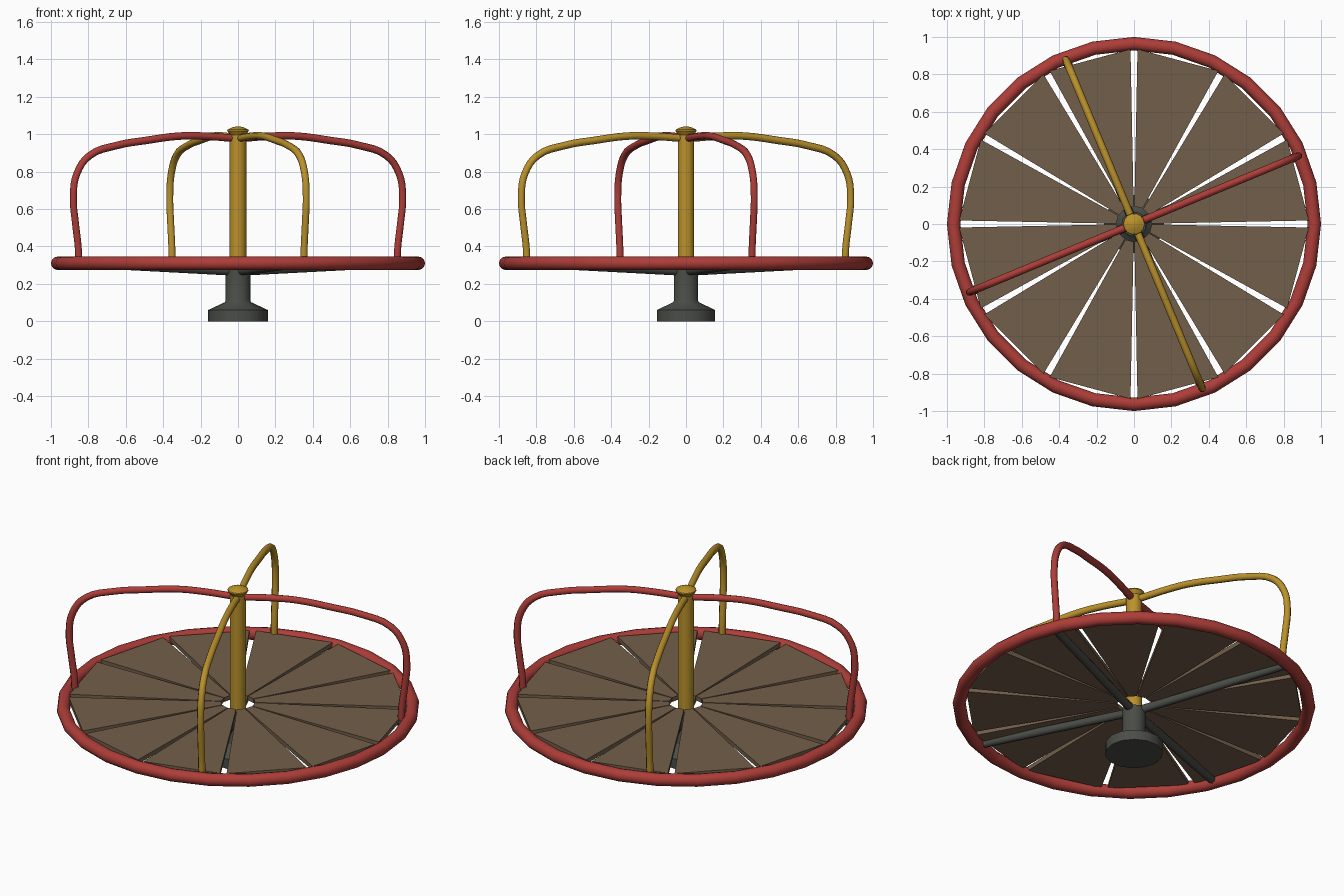
import bpy, bmesh, math
from mathutils import Vector

if "Cube" in bpy.data.objects:
    bpy.data.objects.remove(bpy.data.objects["Cube"])


def material(name, rgb):
    m = bpy.data.materials.new(name)
    lin = [c / 12.92 if c <= 0.04045 else ((c + 0.055) / 1.055) ** 2.4 for c in rgb]
    m.diffuse_color = (*lin, 1)
    m.use_nodes = True
    m.node_tree.nodes["Principled BSDF"].inputs["Base Color"].default_value = m.diffuse_color
    return m


RED = material("red paint", (0.68, 0.24, 0.22))
YELLOW = material("yellow paint", (0.73, 0.57, 0.17))
WOOD = material("brown boards", (0.45, 0.37, 0.29))
METAL = material("dark grey metal", (0.29, 0.30, 0.28))


def smooth(ob, angle=40):
    bpy.ops.object.select_all(action='DESELECT')
    ob.select_set(True)
    bpy.context.view_layer.objects.active = ob
    bpy.ops.object.shade_smooth_by_angle(angle=math.radians(angle))


def add_mesh(name, bm, mat):
    bmesh.ops.recalc_face_normals(bm, faces=bm.faces)
    me = bpy.data.meshes.new(name)
    bm.to_mesh(me)
    bm.free()
    me.materials.append(mat)
    ob = bpy.data.objects.new(name, me)
    bpy.context.collection.objects.link(ob)
    return ob


def lathe(name, profile, sides, mat):
    """Solid of revolution from (radius, z) points, capped at both ends."""
    bm = bmesh.new()
    rings = [[bm.verts.new((r * math.cos(2 * math.pi * i / sides),
                            r * math.sin(2 * math.pi * i / sides), z))
              for i in range(sides)] for r, z in profile]
    for a, b in zip(rings, rings[1:]):
        for i in range(sides):
            j = (i + 1) % sides
            bm.faces.new((a[i], a[j], b[j], b[i]))
    bm.faces.new(rings[0])
    bm.faces.new(rings[-1])
    smooth(add_mesh(name, bm, mat))


def tube(name, path, angle, radius, mat):
    """Round pipe along (radius, z) points in the vertical plane at an angle."""
    cu = bpy.data.curves.new(name, 'CURVE')
    cu.dimensions = '3D'
    cu.bevel_depth = radius
    cu.bevel_resolution = 2
    cu.resolution_u = 4
    cu.use_fill_caps = True
    sp = cu.splines.new('BEZIER')
    sp.bezier_points.add(len(path) - 1)
    for p, (r, z) in zip(sp.bezier_points, path):
        p.co = (r * math.cos(angle), r * math.sin(angle), z)
        p.handle_left_type = p.handle_right_type = 'AUTO'
    ob = bpy.data.objects.new(name, cu)
    bpy.context.collection.objects.link(ob)
    bpy.ops.object.select_all(action='DESELECT')
    ob.select_set(True)
    bpy.context.view_layer.objects.active = ob
    bpy.ops.object.convert(target='MESH')
    ob = bpy.context.view_layer.objects.active
    ob.data.materials.clear()
    ob.data.materials.append(mat)
    smooth(ob, 50)


# Base foot and post
lathe("base_post", [(0.16, 0), (0.16, 0.06), (0.07, 0.102), (0.066, 0.11), (0.066, 0.275)],
      14, METAL)

# Centre pole and its flared cap
lathe("centre_pole", [(0.045, 0.26), (0.045, 0.995)], 14, YELLOW)
lathe("pole_cap", [(0.035, 0.985), (0.058, 1.018), (0.056, 1.024), (0.03, 1.037), (0.008, 1.042)],
      14, YELLOW)

# Outer rim
bpy.ops.mesh.primitive_torus_add(location=(0, 0, 0.31), major_segments=28, minor_segments=12,
                                 major_radius=0.964, minor_radius=0.036)
rim = bpy.context.object
rim.name = "rim"
rim.data.materials.append(RED)
smooth(rim)

# Twelve wedge boards with narrow gaps between them
GAP = math.radians(1.15)
for k in range(12):
    a0, a1 = math.radians(30 * k) + GAP, math.radians(30 * k + 30) - GAP
    bm = bmesh.new()
    corners = [(0.095, a0), (0.935, a0), (0.935, a1), (0.095, a1)]
    face = bm.faces.new([bm.verts.new((r * math.cos(a), r * math.sin(a), 0.312))
                         for r, a in corners])
    ext = bmesh.ops.extrude_face_region(bm, geom=[face])
    bmesh.ops.translate(bm, vec=Vector((0, 0, 0.026)),
                        verts=[v for v in ext["geom"] if isinstance(v, bmesh.types.BMVert)])
    # the starting face stays as the underside
    if len(bm.faces) < 6:
        bmesh.ops.holes_fill(bm, edges=bm.edges, sides=4)
    add_mesh(f"deck_board_{k + 1}", bm, WOOD)

# Four handrails bending from the rim to the pole, each above a support arm
RAIL = [(0.92, 0.30), (0.925, 0.40), (0.94, 0.52), (0.953, 0.67), (0.932, 0.79), (0.86, 0.885),
        (0.70, 0.94), (0.53, 0.967), (0.34, 0.99), (0.20, 0.99), (0.02, 0.978)]
for k in range(4):
    ang = math.radians(22.5 + 90 * k)
    tube(f"handrail_{k + 1}", RAIL, ang, 0.02, YELLOW if k % 2 else RED)
    tube(f"support_arm_{k + 1}", [(0.03, 0.268), (0.95, 0.313)], ang, 0.024, METAL)
